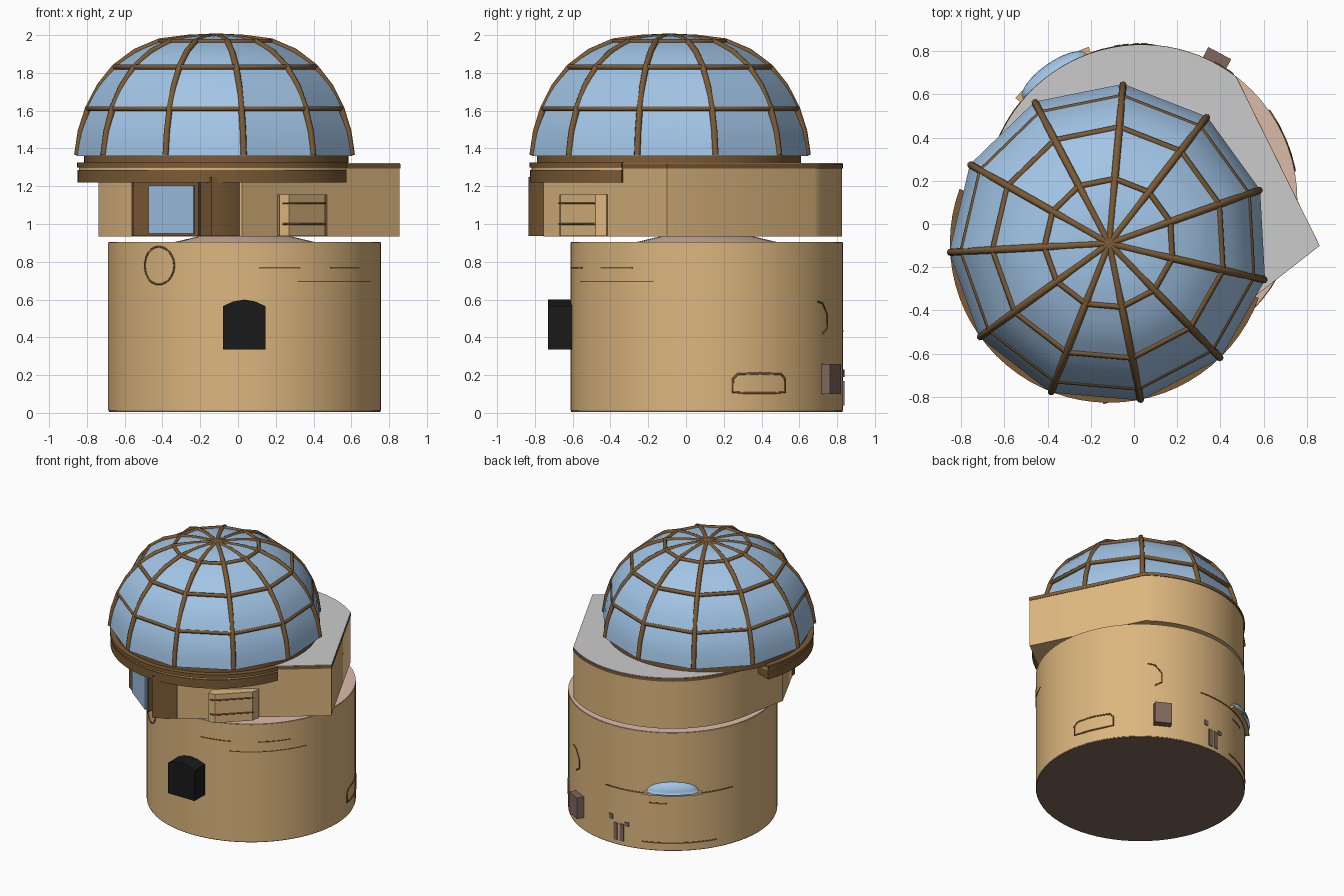
import bpy, bmesh, math
from math import sin, cos, radians, pi
from mathutils import Matrix, Vector

if "Cube" in bpy.data.objects:
    bpy.data.objects.remove(bpy.data.objects["Cube"])

def mat(name, c):
    m = bpy.data.materials.new(name)
    m.diffuse_color = (*c, 1)
    m.use_nodes = True
    m.node_tree.nodes["Principled BSDF"].inputs["Base Color"].default_value = m.diffuse_color
    return m

TAN = mat("tan_plaster", (0.72, 0.47, 0.21))
BROWN = mat("brown_wood", (0.20, 0.105, 0.035))
BLUE = mat("blue_glass", (0.36, 0.56, 0.80))
PINK = mat("pink_stone", (0.72, 0.50, 0.40))
EARTH = mat("dark_stone", (0.22, 0.14, 0.11))
BLACK = mat("black_opening", (0.01, 0.01, 0.01))

BC, BR = (0.035, 0.11), 0.722     # base tower centre and radius
DC = (-0.115, -0.09)              # dome centre

def make(name, verts, faces, m=None, smooth=True):
    me = bpy.data.meshes.new(name)
    me.from_pydata(verts, [], faces)
    bm = bmesh.new()
    bm.from_mesh(me)
    bmesh.ops.recalc_face_normals(bm, faces=bm.faces)
    bm.to_mesh(me)
    bm.free()
    ob = bpy.data.objects.new(name, me)
    bpy.context.collection.objects.link(ob)
    if m:
        me.materials.append(m)
    if smooth:
        bpy.ops.object.select_all(action='DESELECT')
        ob.select_set(True)
        bpy.context.view_layer.objects.active = ob
        bpy.ops.object.shade_smooth_by_angle(angle=radians(30))
    return ob

def prism(name, pts, z0, z1, m=None):
    n = len(pts)
    v = [(x, y, z0) for x, y in pts] + [(x, y, z1) for x, y in pts]
    f = [tuple(range(n)), tuple(range(n, 2 * n))]
    f += [(i, (i + 1) % n, n + (i + 1) % n, n + i) for i in range(n)]
    return make(name, v, f, m)

def arc(c, r, a0, a1, n):
    return [(c[0] + r * cos(radians(a0 + (a1 - a0) * i / n)),
             c[1] + r * sin(radians(a0 + (a1 - a0) * i / n))) for i in range(n + 1)]

def band(name, a0, a1, z0, z1, r0, r1, m, c=BC):
    n = max(2, int(abs(a1 - a0) / 5))
    return prism(name, arc(c, r1, a0, a1, n) + arc(c, r0, a1, a0, n), z0, z1, m)

def lines(name, paths, depth, m, closed=False, res=1):
    cu = bpy.data.curves.new(name, 'CURVE')
    cu.dimensions = '3D'
    cu.bevel_depth, cu.bevel_resolution = depth, res
    for p in paths:
        s = cu.splines.new('POLY')
        s.points.add(len(p) - 1)
        for q, co in zip(s.points, p):
            q.co = (*co, 1)
        s.use_cyclic_u = closed
    cu.materials.append(m)
    ob = bpy.data.objects.new(name, cu)
    bpy.context.collection.objects.link(ob)
    return ob

def on_wall(a, z, r=BR):
    return (BC[0] + r * cos(radians(a)), BC[1] + r * sin(radians(a)), z)

# Base tower
prism("base_tower", arc(BC, BR, 0, 355, 71), 0.012, 0.902, TAN)
prism("base_top", arc(BC, BR - 0.003, 0, 355, 71), 0.9, 0.906, PINK)
prism("base_bottom", arc(BC, BR - 0.003, 0, 355, 71), 0.005, 0.014, EARTH)
lo, hi = arc(BC, 0.37, 0, 350, 35), arc(BC, 0.20, 0, 350, 35)
make("support_cone", [(*p, 0.905) for p in lo] + [(*p, 0.945) for p in hi],
     [(i, (i + 1) % 36, 36 + (i + 1) % 36, 36 + i) for i in range(36)], PINK)

# Front doorway
door = [(-0.08, 0.335), (0.145, 0.335), (0.145, 0.565), (0.09, 0.59), (0.035, 0.6), (-0.025, 0.59), (-0.08, 0.565)]
n = len(door)
make("front_doorway", [(x, -0.73, z) for x, z in door] + [(x, -0.58, z) for x, z in door],
     [tuple(range(n)), tuple(range(n, 2 * n))] +
     [(i, (i + 1) % n, n + (i + 1) % n, n + i) for i in range(n)], BLACK)

# Wall grooves and outlines
for i, (a0, a1, z, h) in enumerate([(-84, -66, .765, .008), (-51, -33, .765, .008), (-67, -23, .692, .006),
                                    (85, 160, .43, .01), (108, 150, .06, .01), (112, 122, .36, .01)]):
    band(f"wall_groove_{i}", a0, a1, z, z + h, BR - 0.01, BR + 0.003, BROWN)
lines("round_outline", [[on_wall(-129 + 8 * cos(t * pi / 12), 0.78 + 0.1 * sin(t * pi / 12)) for t in range(24)]],
      0.005, BROWN, True)
lines("side_hatch_outline", [[on_wall(a, z) for a, z in
      [(11, .11), (17, .105), (23, .105), (29, .105), (35, .11), (35, .18), (33, .205), (23, .21), (13, .205), (11, .18)]]],
      0.006, BROWN, True)
lines("side_arch_outline", [[on_wall(a, z) for a, z in [(58, .42), (62, .45), (62, .52), (58, .58), (54, .59)]]],
      0.005, BROWN)

# Back fittings
for i, (a, z, h) in enumerate([(92, .04, .13), (96, .04, .13), (89, .19, .04), (99, .16, .03)]):
    band(f"back_slat_{i}", a - 1.2, a + 1.2, z, z + h, BR - 0.02, BR + 0.006, EARTH)
x, y, _ = on_wall(62, 0, BR + 0.01)
u, w = Vector((cos(radians(62)), sin(radians(62)))), Vector((-sin(radians(62)), cos(radians(62))))
box = [(Vector((x, y)) + u * a + w * b)[:] for a, b in [(-.05, -.06), (.04, -.06), (.04, .06), (-.05, .06)]]
prism("back_box", box, 0.10, 0.26, EARTH)

# Half-oval window at the back
bm = bmesh.new()
bmesh.ops.create_uvsphere(bm, u_segments=24, v_segments=12, radius=1)
bmesh.ops.bisect_plane(bm, geom=bm.verts[:] + bm.edges[:] + bm.faces[:], plane_co=(0, 0, 0),
                       plane_no=(0, 0, -1), clear_outer=True)
wx, wy, wz = on_wall(125, 0.45, BR - 0.02)
bm.transform(Matrix.Translation((wx, wy, wz)) @ Matrix.Rotation(radians(125), 4, 'Z') @ Matrix.Diagonal((.065, .18, .085, 1)))
me = bpy.data.meshes.new("back_window")
bm.to_mesh(me)
bm.free()
me.shade_smooth()
me.materials.append(BLUE)
bpy.context.collection.objects.link(bpy.data.objects.new("back_window", me))
band("back_window_sill", 109, 141, 0.435, 0.452, BR - 0.02, BR + 0.03, TAN)

# Upper storey: round back, straight walls meeting in a corner
def storey(r, k):
    return arc(BC, r, 52.6, 173, 30) + [(x * k, y * k) for x, y in
           [(-.738, -.11), (-.56, -.48), (-.22, -.73), (0.02, -.755), (.856, -.1)]]
prism("upper_storey", storey(0.717, 1.0), 0.935, 1.297, TAN)
prism("roof_trim", storey(0.722, 1.005), 1.295, 1.318, BROWN)
prism("roof", storey(0.719, 1.002), 1.312, 1.322)

# Front post, window and door bay
prism("front_post", [(-.24, -.68), (-.14, -.835), (-.04, -.80), (.065, -.70)], 0.937, 1.25, BROWN)
prism("window_frame", [(-.565, -.46), (-.555, -.52), (-.21, -.78), (-.18, -.7)], 0.937, 1.25, BROWN)
prism("window_pane", [(-.46, -.55), (-.475, -.60), (-.235, -.785), (-.22, -.73)], 0.95, 1.205, BLUE)
prism("door_bay", [(.205, -.58), (.22, -.67), (.27, -.665), (.46, -.48), (.47, -.42), (.40, -.40)], 0.937, 1.155, TAN)
lines("door_bay_outline", [[(.235, -.672, z), (.27, -.668, z), (.463, -.478, z)] for z in (1.0, 1.11)], 0.005, BROWN)

# Eave under the dome
band("eave_underside", -200, -20, 1.22, 1.285, 0.58, 0.735, BROWN, DC)
band("eave_rim", -200, -20, 1.28, 1.30, 0.58, 0.728, TAN, DC)
band("eave_top", -200, -20, 1.298, 1.325, 0.58, 0.738, BROWN, DC)
prism("dome_base_ring", arc(DC, 0.70, 0, 355, 71), 1.31, 1.37, BROWN)

# Glass dome: eleven bays in overlapping tiers
N, PH = 11, 85
def pt(r, a, z):
    return (DC[0] + r * cos(radians(a)), DC[1] + r * sin(radians(a)), z)
tiers = [(.742, 1.36, .668, 1.605), (.688, 1.615, .54, 1.825), (.536, 1.835, .30, 1.965), (.295, 1.968, .02, 1.997)]
for t, (r0, z0, r1, z1) in enumerate(tiers):
    v, f = [], []
    for b in range(N):
        k = len(v)
        a0, a1 = PH + b * 360 / N, PH + (b + 1) * 360 / N
        for i in range(5):
            s = i / 4
            bulge = 0.012 * sin(pi * s)
            r, z = r0 + (r1 - r0) * s + bulge, z0 + (z1 - z0) * s + bulge * 0.7
            p, q = Vector(pt(r, a0, z)), Vector(pt(r, a1, z))
            v += [p[:], (p.lerp(q, 0.5) + Vector((0, 0, bulge * 0.3)))[:], q[:]]
        for i in range(4):
            for j in range(2):
                c = k + i * 3 + j
                f.append((c, c + 1, c + 4, c + 3))
    make(f"glass_tier_{t}", v, f, BLUE)

# Wooden ribs and rings
prof = [(.737, 1.365), (.718, 1.49), (.68, 1.61), (.618, 1.73), (.538, 1.83), (.428, 1.912), (.30, 1.966), (.15, 1.985), (0, 1.992)]
angles = [PH + b * 360 / N for b in range(N)]
lines("dome_ribs", [[pt(r, a, z) for r, z in prof] for a in angles], 0.017, BROWN, res=2)
lines("dome_rings", [[pt(r, a, z) for a in angles] for r, z in [(.682, 1.611), (.54, 1.831), (.30, 1.967)]],
      0.014, BROWN, True)
prism("dome_cap", arc(DC, 0.045, 0, 330, 11), 1.985, 2.0, BROWN)
